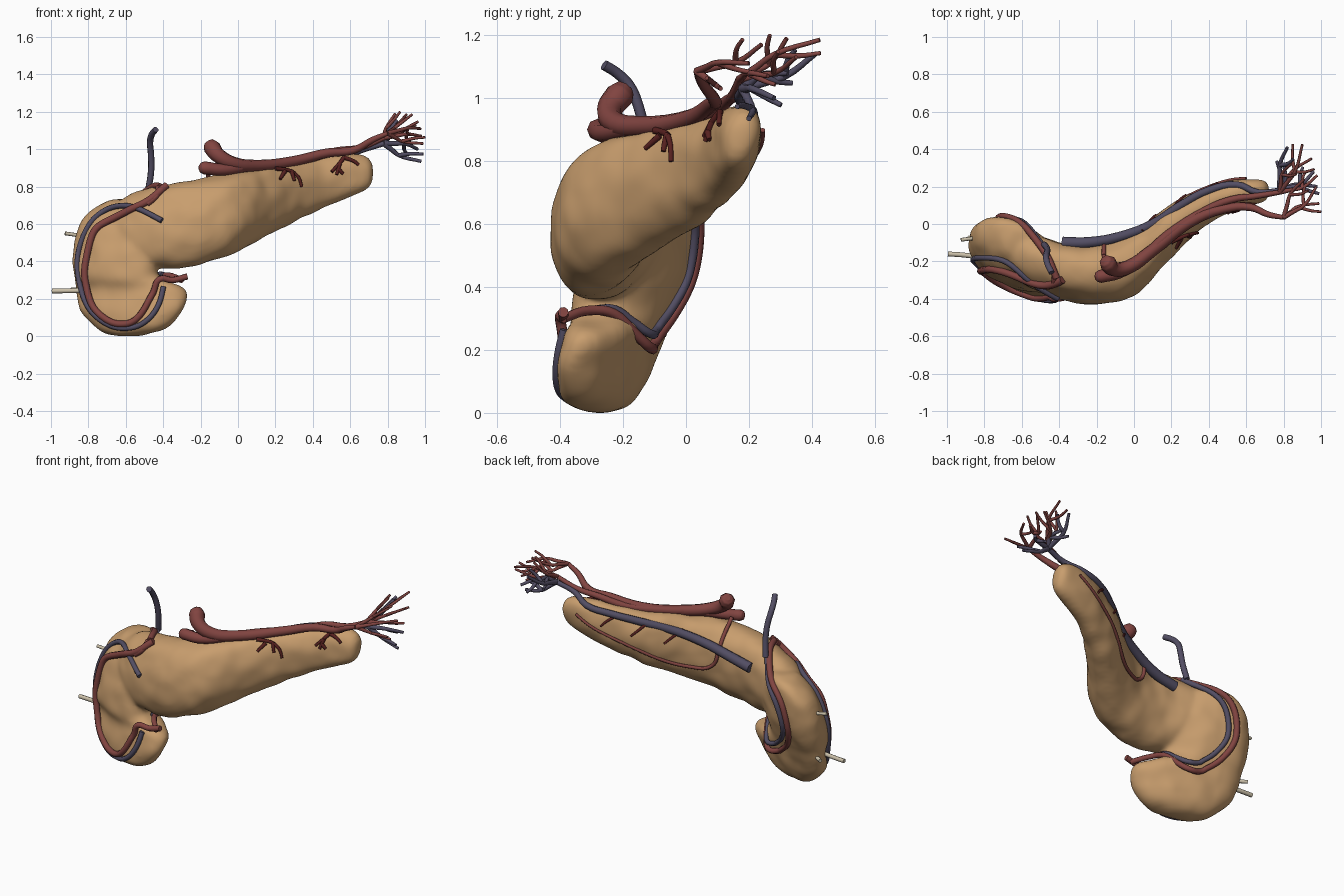
import bpy, bmesh, math
from mathutils import Vector, noise

old = bpy.data.objects.get("Cube")
if old:
    bpy.data.objects.remove(old, do_unlink=True)


def material(name, r, g, b):
    m = bpy.data.materials.new(name)
    m.use_nodes = True
    m.diffuse_color = (r, g, b, 1)
    bsdf = next(n for n in m.node_tree.nodes if n.type == 'BSDF_PRINCIPLED')
    bsdf.inputs["Base Color"].default_value = (r, g, b, 1)
    bsdf.inputs["Roughness"].default_value = 0.6
    return m


TAN = material("gland tan", .58, .34, .155)
RED = material("artery red", .22, .058, .052)
DARK = material("small artery dark red", .095, .015, .014)
BLUE = material("vein blue grey", .085, .075, .125)
CREAM = material("duct cream", .6, .53, .4)


def link(name, data, mat):
    ob = bpy.data.objects.new(name, data)
    bpy.context.collection.objects.link(ob)
    data.materials.append(mat)
    return ob


def bake(ob):
    """Replace an object by its evaluated mesh, smooth shaded."""
    dg = bpy.context.evaluated_depsgraph_get()
    me = bpy.data.meshes.new_from_object(ob.evaluated_get(dg))
    new = bpy.data.objects.new(ob.name, me)
    name = ob.name
    bpy.data.objects.remove(ob, do_unlink=True)
    bpy.context.collection.objects.link(new)
    new.name = name
    me.shade_smooth()
    return new


def loft(bm, sections, place, sides=16):
    """Skin rounded rings; place maps (station, cos, sin) to a point."""
    rings = []
    for sec in sections:
        ring = []
        for i in range(sides):
            a = 2 * math.pi * i / sides
            c, s = (math.copysign(abs(f) ** .9, f) for f in (math.cos(a), math.sin(a)))
            ring.append(bm.verts.new(place(sec, c, s)))
        rings.append(ring)
    for lo, hi in zip(rings, rings[1:]):
        for i in range(sides):
            j = (i + 1) % sides
            bm.faces.new((lo[i], lo[j], hi[j], hi[i]))
    bm.faces.new(rings[0][::-1])
    bm.faces.new(rings[-1])


def body_point(sec, c, s):
    x, top, bot, front, back = sec
    half = (back - front) / 2
    return (x, (front + back) / 2 + (c + .17 * s) * half, (top + bot) / 2 + s * (top - bot) / 2)


def head_point(sec, c, s):
    z, left, right, front, back = sec
    xh, yh, shear = (right - left) / 2, (back - front) / 2, .33
    depth = math.sqrt(max(yh * yh - (shear * xh) ** 2, .002))
    return ((left + right) / 2 + c * xh, (front + back) / 2 + s * depth - shear * c * xh, z)


# Gland: a horizontal body and tail fused with an upright, hooked head
bm = bmesh.new()
loft(bm, [(-.76, .63, .48, -.2, -.04), (-.6, .77, .38, -.32, -.03), (-.4, .81, .35, -.41, -.11),
          (-.2, .85, .37, -.44, -.13), (0, .88, .45, -.4, -.05), (.1, .9, .50, -.29, .03),
          (.2, .92, .56, -.17, .11), (.4, .95, .66, .02, .2), (.55, .98, .73, .08, .24),
          (.66, .98, .77, .1, .24), (.725, .95, .81, .13, .22)], body_point)
loft(bm, [(-.005, -.7, -.48, -.35, -.21), (.05, -.78, -.36, -.4, -.15), (.13, -.85, -.29, -.41, -.11),
          (.21, -.87, -.255, -.39, -.085), (.265, -.87, -.28, -.375, -.065), (.31, -.88, -.45, -.36, -.035),
          (.4, -.89, -.42, -.35, .005), (.5, -.88, -.4, -.33, .025), (.6, -.85, -.45, -.29, .04),
          (.68, -.79, -.5, -.22, .04), (.735, -.68, -.53, -.17, .0)], head_point)
bmesh.ops.recalc_face_normals(bm, faces=bm.faces)
me = bpy.data.meshes.new("gland")
bm.to_mesh(me)
bm.free()
gland = link("gland", me, TAN)
gland.modifiers.new("round", 'SUBSURF').levels = 2
rm = gland.modifiers.new("fuse", 'REMESH')
rm.mode, rm.voxel_size = 'VOXEL', .014
sm = gland.modifiers.new("soften", 'SMOOTH')
sm.factor, sm.iterations = .5, 8
gland = bake(gland)
moved = [v.co + v.normal * (.008 * noise.noise(v.co * 10) + .003) for v in gland.data.vertices]
for v, co in zip(gland.data.vertices, moved):
    v.co = co
low = min(v.co.z for v in gland.data.vertices)
for v in gland.data.vertices:
    v.co.z -= low * max(0, 1 - v.co.z / .3)
gland.data.update()


def hug(points, r):
    """Lay a path on the gland surface."""
    out = []
    pts = [Vector(p) for p in points]
    for a, b in zip(pts, pts[1:] + pts[-1:]):
        for k in range(3 if a != b else 1):
            ok, loc, nor, _ = gland.closest_point_on_mesh(a.lerp(b, k / 3))
            out.append(loc + nor * r * .5)
    # even out the kinks
    for _ in range(2):
        out[1:-1] = [(a + b * 2 + c) / 4 for a, b, c in zip(out, out[1:], out[2:])]
    return out


def tube(name, mat, r0, points, r1=None, lay=False, end=(), dome=False):
    """Round vessel tapering from r0 to r1, optionally laid on the gland."""
    r1 = r0 if r1 is None else r1
    pts = [Vector(p) for p in (hug(points, r0) if lay else points)] + [Vector(p) for p in end]
    radii = [r0 + (r1 - r0) * i / (len(pts) - 1) for i in range(len(pts))]
    if dome:
        out = (pts[0] - pts[1]).normalized() * r0
        pts = [pts[0] + out * .85, pts[0] + out * .6] + pts
        radii = [r0 * .3, r0 * .75] + radii
    cu = bpy.data.curves.new(name, 'CURVE')
    cu.dimensions = '3D'
    cu.bevel_depth, cu.bevel_resolution = 1, 2
    cu.resolution_u, cu.use_fill_caps = 4, True
    sp = cu.splines.new('BEZIER')
    sp.bezier_points.add(len(pts) - 1)
    for bp, p, r in zip(sp.bezier_points, pts, radii):
        bp.co = p
        bp.handle_left_type = bp.handle_right_type = 'AUTO'
        bp.radius = r
    return bake(link(name, cu, mat))


# Large arteries along the upper edge
tube("main_artery", RED, .035, [(-.18, -.28, .9), (-.08, -.26, .89), (.05, -.18, .905), (.18, -.06, .92),
     (.38, .07, .945), (.52, .13, .99), (.66, .15, 1.01), (.78, .17, 1.06)], .013, dome=True)
tube("upper_artery", RED, .046, [(-.14, -.21, 1.01), (-.11, -.24, .97), (-.03, -.23, .925), (.1, -.14, .91),
     (.3, .01, .935), (.48, .08, .98), (.62, .09, .995), (.72, .05, 1.05), (.8, .035, 1.085)], .012, dome=True)
tube("rear_artery_stem", RED, .012, [(-.16, -.23, .9), (-.16, -.17, .84)])
tube("rear_artery_loop", RED, .012, [(-.16, -.17, .84), (-.16, -.08, .72), (-.15, -.06, .65), (-.1, -.03, .6),
     (-.02, .03, .6), (.1, .1, .635), (.3, .22, .75), (.5, .27, .84), (.6, .27, .9)], .008, lay=True)

# Large vein along the back
tube("main_vein", BLUE, .032, [(-.38, -.1, .69), (-.25, -.1, .72), (-.08, -.07, .78), (.1, 0, .84),
     (.25, .1, .89), (.4, .18, .93), (.55, .21, .955), (.66, .17, .995), (.78, .18, 1.03)], .014)

# Vessels around the head
tube("front_head_artery", RED, .021, [(-.39, -.31, .83), (-.5, -.38, .74), (-.65, -.34, .68), (-.78, -.27, .61),
     (-.83, -.28, .5), (-.86, -.28, .3), (-.82, -.32, .16), (-.71, -.4, .06), (-.6, -.44, .05),
     (-.52, -.45, .14), (-.46, -.44, .25)], .017, True, [(-.42, -.4, .305), (-.35, -.39, .3), (-.27, -.39, .32)])
tube("front_artery_fork", RED, .016, [(-.5, -.37, .73), (-.45, -.37, .78), (-.44, -.3, .83)], lay=True)
tube("front_head_vein", BLUE, .015, [(-.42, -.45, .63), (-.55, -.34, .7), (-.7, -.22, .73), (-.82, -.2, .64),
     (-.89, -.2, .45), (-.89, -.24, .25), (-.81, -.33, .1), (-.68, -.4, .02), (-.57, -.44, .02),
     (-.47, -.46, .1), (-.42, -.46, .2), (-.4, -.4, .27)], lay=True)
tube("rear_head_artery", RED, .019, [(-.43, -.31, .84), (-.46, -.16, .82), (-.58, .02, .73), (-.7, .08, .62),
     (-.73, .08, .4), (-.66, .0, .27), (-.57, -.08, .21)], .016, True,
     [(-.5, -.11, .205), (-.45, -.16, .25), (-.41, -.23, .315), (-.37, -.31, .325), (-.3, -.39, .3)])
tube("rear_head_vein", BLUE, .016, [(-.47, -.12, .82), (-.54, .02, .7), (-.64, .08, .6), (-.67, .08, .4),
     (-.61, .0, .29), (-.55, -.06, .25)], .014, True,
     [(-.49, -.11, .25), (-.45, -.17, .29), (-.42, -.23, .33), (-.4, -.28, .33)])
tube("rising_vein", BLUE, .017, [(-.48, -.11, .78), (-.465, -.13, .88), (-.465, -.15, .97),
     (-.47, -.18, 1.04), (-.46, -.22, 1.08), (-.44, -.26, 1.105)])

# Small arteries branching over the front
twigs = [[(.2, -.1, .9), (.24, -.07, .885), (.28, -.05, .88), (.33, -.05, .85), (.35, -.06, .8)],
         [(.28, -.05, .88), (.3, -.07, .83)], [(.25, -.08, .88), (.225, -.13, .84)],
         [(.57, .08, .98), (.55, .05, .94), (.51, .02, .89)], [(.55, .05, .94), (.54, .02, .87)],
         [(.545, .04, .9), (.575, .04, .87)], [(.57, .08, .98), (.62, .07, .97), (.66, .06, .93)]]
for i, path in enumerate(twigs):
    tube(f"front_twig_{i + 1}", DARK, .012, path, .008, True)
for i, x in enumerate((.02, .2, .36)):
    y = -.02 + .6 * x
    tube(f"rear_twig_{i + 1}", DARK, .009, [(x, y, .86 + .2 * x), (x + .02, y + .09, .81 + .25 * x),
         (x + .05, y + .12, .77 + .25 * x)], .006, True)


# Branching sprays past the tail
def spray(name, mat, start, tips, r):
    start = Vector(start)
    for i, tip in enumerate(tips):
        tip = Vector(tip)
        side = Vector((.02, -.02, .015)) * (1 if i % 2 else -1)
        mid = start.lerp(tip, .5) + side
        tube(f"{name}_{i + 1}", mat, r, [start, start.lerp(tip, .25) + side * .5, mid, tip], r * .55)
        fork = mid.lerp(tip, .75) - side * 2
        tube(f"{name}_{i + 1}_fork", mat, r * .75, [mid, mid.lerp(fork, .5) - side * .4, fork], r * .5)


spray("inner_artery_branch", RED, (.78, .17, 1.06),
      [(.84, .32, 1.19), (.9, .425, 1.185), (.95, .35, 1.13), (.98, .26, 1.07)], .013)
spray("outer_artery_branch", RED, (.8, .035, 1.085),
      [(.99, .11, 1.03), (.975, .2, 1.11), (.91, .24, 1.17)], .013)
spray("vein_branch", BLUE, (.78, .18, 1.03),
      [(.82, .41, 1.14), (.8, .32, 1.08), (.98, .2, .935), (.96, .28, 1.0)], .016)

# Duct stubs at the outer side of the head
tube("lower_duct", CREAM, .013, [(-.995, -.16, .242), (-.92, -.165, .243), (-.8, -.18, .245)])
tube("middle_duct", CREAM, .011, [(-.89, -.07, .25), (-.84, -.1, .25), (-.78, -.13, .25)])
tube("upper_duct", CREAM, .01, [(-.925, -.085, .55), (-.89, -.08, .545), (-.8, -.07, .53)])
